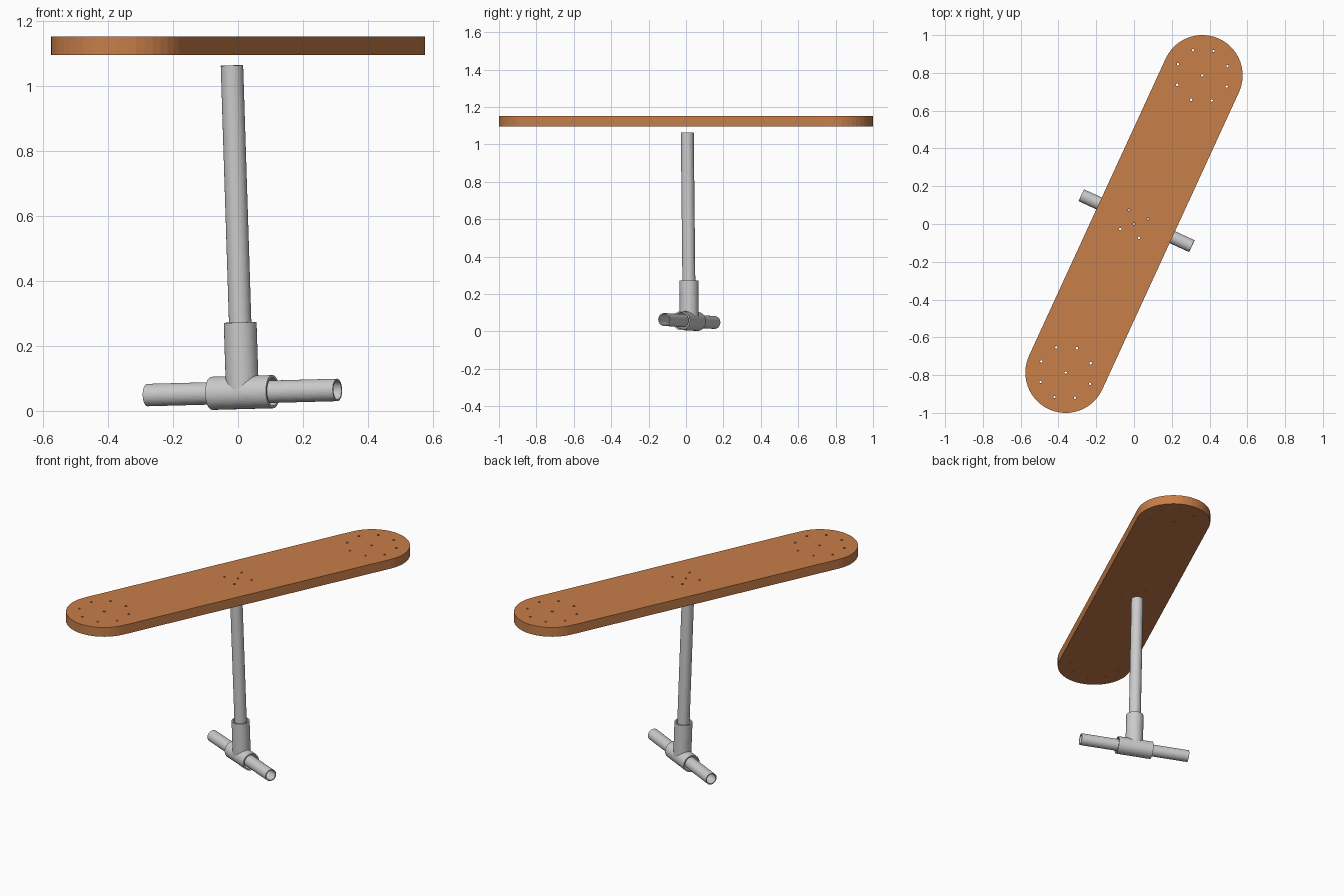
import bpy
from math import cos, sin, radians, pi
from mathutils import Vector, Matrix

if "Cube" in bpy.data.objects:
    bpy.data.objects.remove(bpy.data.objects["Cube"])

SIDES = 48
HEADING = radians(65.3)          # direction of the plank seen from above
CENTRE = Vector((0.0135, 0.0175, 0.0555))
UP = Vector((-0.032, -0.0105, 1)).normalized()
CROSS = Vector((cos(HEADING - pi / 2), sin(HEADING - pi / 2), 0))
CROSS = (CROSS - UP * CROSS.dot(UP)).normalized()


def bake(obj):
    """Turn a curve or modified object into a plain mesh object."""
    dg = bpy.context.evaluated_depsgraph_get()
    mesh = bpy.data.meshes.new_from_object(obj.evaluated_get(dg))
    new = bpy.data.objects.new("part", mesh)
    new.matrix_world = obj.matrix_world.copy()
    name = obj.name
    bpy.data.objects.remove(obj)
    new.name = name
    bpy.context.collection.objects.link(new)
    return new


def rod(name, axis, start, end, radius):
    """Solid cylinder along an axis through the tee centre."""
    bpy.ops.mesh.primitive_cylinder_add(vertices=SIDES, radius=radius, depth=end - start)
    obj = bpy.context.object
    obj.name = name
    turn = Vector((0, 0, 1)).rotation_difference(axis).to_matrix().to_4x4()
    obj.matrix_world = Matrix.Translation(CENTRE + axis * (start + end) / 2) @ turn
    return obj


def combine(obj, other, operation):
    mod = obj.modifiers.new("bool", 'BOOLEAN')
    mod.object, mod.operation, mod.solver = other, operation, 'EXACT'
    bpy.context.view_layer.update()
    obj = bake(obj)
    bpy.data.objects.remove(other)
    return obj


def tube(name, axis, start, end, outer, inner):
    shell = rod(name, axis, start, end, outer)
    bore = rod("bore", axis, start - 0.01, end + 0.01, inner)
    return combine(shell, bore, 'DIFFERENCE')


# Tee fitting: two crossing sockets, bored out
tee = rod("tee_fitting", CROSS, -0.103, 0.103, 0.051)
tee = combine(tee, rod("stem", UP, 0, 0.216, 0.0505), 'UNION')
tee = combine(tee, rod("bore", CROSS, -0.12, 0.12, 0.043), 'DIFFERENCE')
tee = combine(tee, rod("bore", UP, 0, 0.24, 0.0425), 'DIFFERENCE')

# Pipes
tube("upright_pipe", UP, 0.04, 1.007, 0.0345, 0.029)
tube("foot_pipe_right", CROSS, 0.04, 0.322, 0.0345, 0.029)
tube("foot_pipe_left", -CROSS, 0.04, 0.322, 0.0345, 0.029)

# Plank: rounded outline with round holes, extruded
HALF, RADIUS, THICK = 0.866, 0.2135, 0.057
curve = bpy.data.curves.new("plank", 'CURVE')
curve.dimensions, curve.fill_mode, curve.extrude = '2D', 'BOTH', THICK / 2


def outline(points):
    s = curve.splines.new('POLY')
    s.points.add(len(points) - 1)
    for p, (x, y) in zip(s.points, points):
        p.co = (x, y, 0, 1)
    s.use_cyclic_u = True


def arc(cx, cy, r, a0, a1, n):
    return [(cx + r * cos(a0 + (a1 - a0) * i / n), cy + r * sin(a0 + (a1 - a0) * i / n))
            for i in range(n + 1)]


outline(arc(HALF, 0, RADIUS, -pi / 2, pi / 2, 24) + arc(-HALF, 0, RADIUS, pi / 2, 3 * pi / 2, 24))
for cx, ring, count in ((-HALF, 0.142, 8), (0, 0.078, 4), (HALF, 0.142, 8)):
    spots = [(cx, 0)]
    for i in range(count):
        a = 2 * pi * i / count + pi / 4
        spots.append((cx + ring * cos(a), ring * sin(a)))
    for x, y in spots:
        outline(arc(x, y, 0.0065, 0, 2 * pi, 12)[:-1])

plank = bpy.data.objects.new("plank", curve)
bpy.context.collection.objects.link(plank)
plank.location = (0, 0, 1.0945 + THICK / 2)
plank.rotation_euler = (0, 0, HEADING)
bpy.context.view_layer.update()
plank = bake(plank)
for poly in plank.data.polygons:
    poly.use_smooth = False

wood = bpy.data.materials.new("wood")
wood.diffuse_color = (0.58, 0.21, 0.068, 1)
wood.use_nodes = True
wood.node_tree.nodes["Principled BSDF"].inputs["Base Color"].default_value = wood.diffuse_color
plank.data.materials.clear()
plank.data.materials.append(wood)
